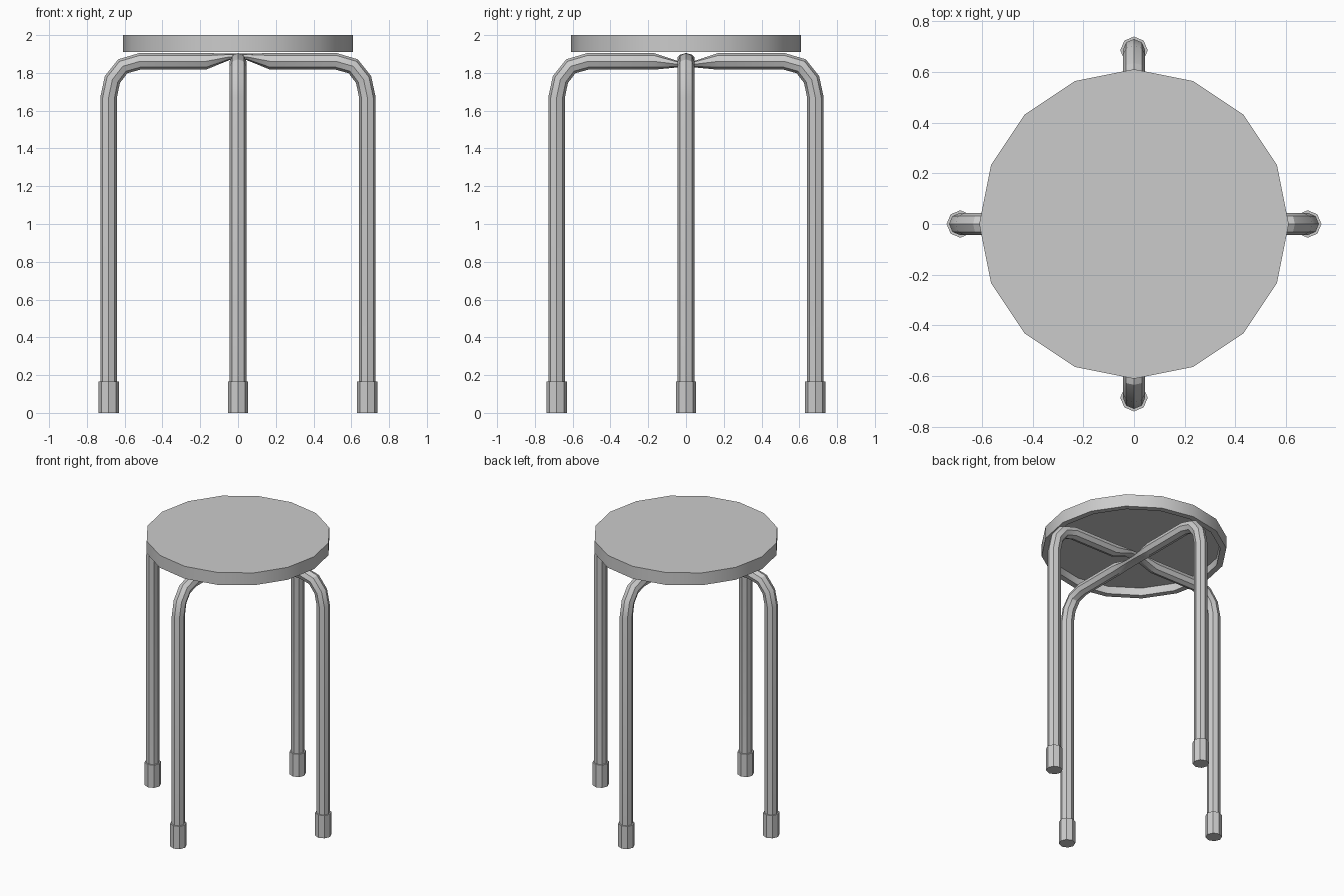
import bpy, bmesh
from math import pi, cos, sin
from mathutils import Vector

if "Cube" in bpy.data.objects:
    bpy.data.objects.remove(bpy.data.objects["Cube"])


def finish(bm, name, smooth=None):
    bmesh.ops.recalc_face_normals(bm, faces=bm.faces)
    me = bpy.data.meshes.new(name)
    bm.to_mesh(me)
    bm.free()
    ob = bpy.data.objects.new(name, me)
    bpy.context.collection.objects.link(ob)
    if smooth:
        bpy.ops.object.select_all(action='DESELECT')
        ob.select_set(True)
        bpy.context.view_layer.objects.active = ob
        bpy.ops.object.shade_smooth_by_angle(angle=smooth)
    return ob


def loft(bm, rings):
    """Skin a list of point rings and cap both ends."""
    vr = [[bm.verts.new(p) for p in r] for r in rings]
    n = len(vr[0])
    for a, b in zip(vr, vr[1:]):
        for i in range(n):
            j = (i + 1) % n
            bm.faces.new((a[i], a[j], b[j], b[i]))
    bm.faces.new(vr[0])
    bm.faces.new(vr[-1])


def disc(r, z, n, cx=0, cy=0):
    return [(cx + r * cos(2 * pi * i / n), cy + r * sin(2 * pi * i / n), z) for i in range(n)]


# Seat: 16-sided disc with a recessed underside
bm = bmesh.new()
loft(bm, [disc(0.61, 2.0, 16), disc(0.61, 1.91, 16), disc(0.57, 1.91, 16), disc(0.57, 1.965, 16)])
finish(bm, "seat", 0.5)

LEG, R = 0.685, 0.044


def leg_pair(name, along, mid_z):
    """One bent tube forming two opposite legs, pinched flat at the middle."""
    side = Vector((-along.y, along.x, 0))
    # distance, height, in-plane radius
    half = [(LEG, 0.02, R), (LEG, 1.67, R), (0.665, 1.765, R), (0.61, 1.835, R),
            (0.52, 1.861, R), (0.17, 1.861, R), (0.045, mid_z, 0.017)]
    path = [(-d, z, r) for d, z, r in half] + half[::-1]
    rings = []
    for k, (d, z, r) in enumerate(path):
        p = path[max(k - 1, 0)]
        q = path[min(k + 1, len(path) - 1)]
        t = Vector((q[0] - p[0], q[1] - p[1])).normalized()
        if abs(d) < 0.3:
            t = Vector((1, 0))
        normal = along * -t.y + Vector((0, 0, t.x))
        c = along * d + Vector((0, 0, z))
        rings.append([c + normal * r * cos(i * pi / 4) + side * R * sin(i * pi / 4) for i in range(8)])
    bm = bmesh.new()
    loft(bm, rings)
    finish(bm, name, 0.5)


# Crossing leg tubes
leg_pair("side_legs", Vector((1, 0, 0)), 1.885)
leg_pair("front_back_legs", Vector((0, 1, 0)), 1.846)

# Foot caps
for name, x, y in (("right", 1, 0), ("left", -1, 0), ("front", 0, -1), ("back", 0, 1)):
    bm = bmesh.new()
    loft(bm, [disc(0.054, z, 8, x * LEG, y * LEG) for z in (0, 0.165)])
    finish(bm, name + "_foot_cap", 0.5)
